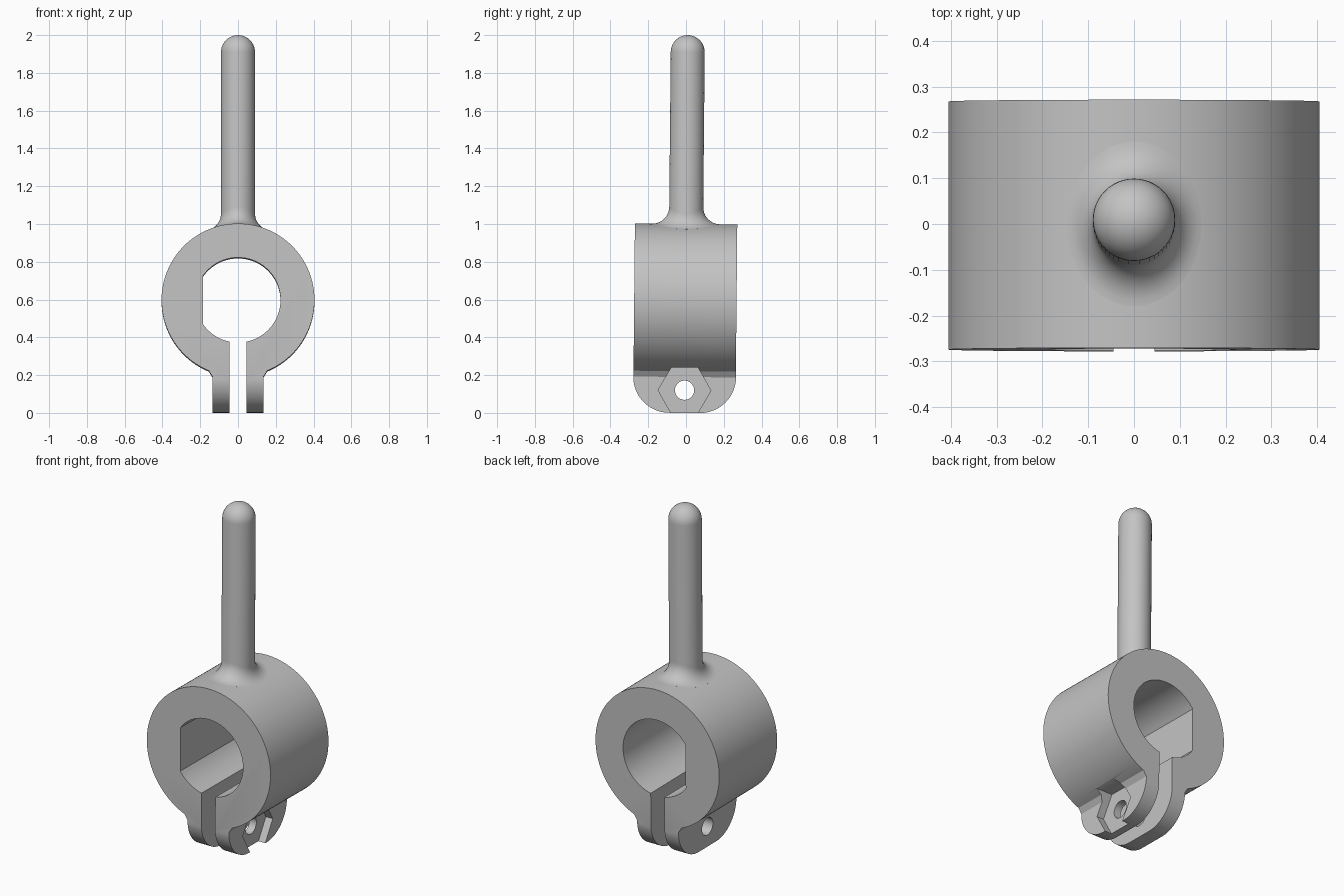
import bpy, bmesh, math
from math import sin, cos, sqrt, radians, pi
from mathutils import Vector, Matrix

if "Cube" in bpy.data.objects:
    bpy.data.objects.remove(bpy.data.objects["Cube"], do_unlink=True)

AXIS_Z, OUTER, BORE, HALF_Y = 0.595, 0.405, 0.225, 0.271
SLOT, TAB, FLAT = 0.045, 0.135, 0.185
ROD, FILLET = 0.09, 0.09

grey = bpy.data.materials.new("plain grey")
grey.use_nodes = True
grey.diffuse_color = (0.55, 0.55, 0.55, 1)
grey.node_tree.nodes["Principled BSDF"].inputs["Base Color"].default_value = grey.diffuse_color


def make_object(name, bm):
    bmesh.ops.recalc_face_normals(bm, faces=bm.faces[:])
    mesh = bpy.data.meshes.new(name)
    bm.to_mesh(mesh)
    bm.free()
    mesh.materials.append(grey)
    obj = bpy.data.objects.new(name, mesh)
    bpy.context.collection.objects.link(obj)
    return obj


def arc(cx, cy, r, start, end, n):
    angles = [radians(start + (end - start) * i / n) for i in range(n + 1)]
    return [(cx + r * cos(a), cy + r * sin(a)) for a in angles]


def prism(name, outline, place, low, high):
    """Extrude a 2D outline from low to high; place(u, v, depth) gives the 3D point."""
    bm = bmesh.new()
    face = bm.faces.new([bm.verts.new(place(u, v, low)) for u, v in outline])
    new = bmesh.ops.extrude_face_region(bm, geom=[face])["geom"]
    shift = Vector(place(0, 0, high)) - Vector(place(0, 0, low))
    bmesh.ops.translate(bm, vec=shift, verts=[g for g in new if isinstance(g, bmesh.types.BMVert)])
    return make_object(name, bm)


def along_y(u, v, d):
    return (u, d, v)


def along_x(u, v, d):
    return (d, u, v)


def activate(obj):
    bpy.ops.object.select_all(action='DESELECT')
    obj.select_set(True)
    bpy.context.view_layer.objects.active = obj


def boolean(target, cutter, operation):
    mod = target.modifiers.new("cut", 'BOOLEAN')
    mod.operation, mod.solver, mod.object = operation, 'EXACT', cutter
    activate(target)
    bpy.ops.object.modifier_apply(modifier=mod.name)
    bpy.data.objects.remove(cutter, do_unlink=True)


# Split clamp ring with two hanging tabs and a flat-sided bore
join = math.degrees(math.acos(0.155 / OUTER))
slot_angle = math.degrees(math.asin(SLOT / BORE))
flat_angle = math.degrees(math.acos(FLAT / BORE))
outline = [(SLOT, 0), (TAB, 0), (TAB, 0.19)]
outline += arc(0, AXIS_Z, OUTER, -join, 180 + join, 112)
outline += [(-TAB, 0.19), (-TAB, 0), (-SLOT, 0)]
outline += arc(0, AXIS_Z, BORE, 270 - slot_angle, 180 + flat_angle, 12)
outline += arc(0, AXIS_Z, BORE, 180 - flat_angle, slot_angle - 90, 64)
clamp = prism("clamp_ring", outline, along_y, -HALF_Y, HALF_Y)

# Round the lower corners of the tabs
corner = 0.19
side = [(HALF_Y + 0.001, 1.2), (-HALF_Y - 0.001, 1.2)]
side += arc(-HALF_Y - 0.001 + corner, corner, corner, 180, 270, 16)
side += arc(HALF_Y + 0.001 - corner, corner, corner, 270, 360, 16)
boolean(clamp, prism("tab_rounding", side, along_x, -1, 1), 'INTERSECT')

# Bolt hole through both tabs, hexagonal nut pocket in the left tab
hole = arc(0, 0.12, 0.051, 0, 360, 32)[:-1]
boolean(clamp, prism("bolt_hole", hole, along_x, -1, 1), 'DIFFERENCE')
hexagon = arc(0, 0.119, 0.14, 0, 360, 6)[:-1]
boolean(clamp, prism("nut_pocket", hexagon, along_x, 0.09, 1), 'DIFFERENCE')

# Round-ended rod, with a fillet that follows the curve of the ring
bm = bmesh.new()
N, rows = 48, []


def column(a):
    """Points of the rod's side at angle a, from inside the ring to the dome."""
    reach = ROD + FILLET
    x, y = reach * cos(a), reach * sin(a)
    height = sqrt((OUTER + FILLET) ** 2 - x * x)
    centre = Vector((x, y, AXIS_Z + height))
    down = Vector((-x, 0, -height)).normalized()
    inward = Vector((-cos(a), -sin(a), 0))
    points = [centre + down * (FILLET + 0.03)]
    points += [centre + down.slerp(inward, i / 10) * FILLET for i in range(11)]
    for i in range(10):
        t = i / 10 * pi / 2
        points.append(Vector((ROD * cos(t) * cos(a), ROD * cos(t) * sin(a), 2 - ROD + ROD * sin(t))))
    return points


columns = [[bm.verts.new(p) for p in column(2 * pi * k / N)] for k in range(N)]
tip = bm.verts.new((0, 0, 2))
for k in range(N):
    a, b = columns[k], columns[(k + 1) % N]
    for i in range(len(a) - 1):
        bm.faces.new((a[i], b[i], b[i + 1], a[i + 1]))
    bm.faces.new((a[-1], b[-1], tip))
bm.faces.new([c[0] for c in columns])
rod = make_object("rod", bm)

# Slight lean of the whole piece, and smooth shading with sharp edges
lean = Matrix.Translation((0, -0.009, 0)) @ Matrix.Rotation(-0.0095, 4, 'X')
for obj in (clamp, rod):
    obj.data.transform(lean)
    activate(obj)
    bpy.ops.object.shade_smooth_by_angle(angle=radians(30))
